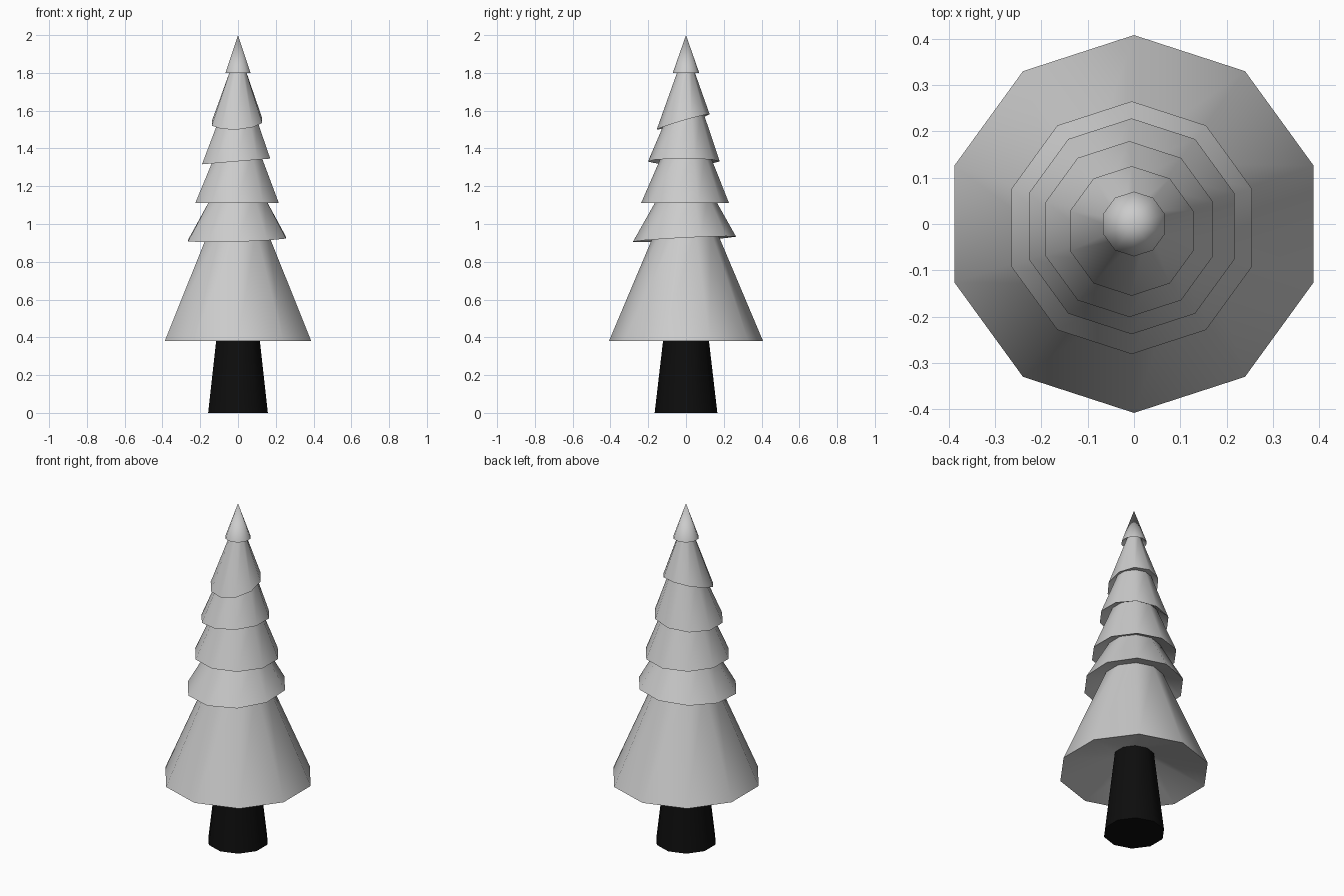
import bpy, bmesh, math

if "Cube" in bpy.data.objects:
    bpy.data.objects.remove(bpy.data.objects["Cube"])

SIDES = 10


def ring(bm, r, z, cx=0, cy=0, tx=0, ty=0):
    """Ten-sided ring; tx, ty tilt it along x and y. Zero radius gives a point."""
    if r == 0:
        return [bm.verts.new((cx, cy, z))]
    out = []
    for i in range(SIDES):
        a = math.pi / 2 + i * 2 * math.pi / SIDES
        x, y = cx + r * math.cos(a), cy + r * math.sin(a)
        out.append(bm.verts.new((x, y, z + tx * x + ty * y)))
    return out


def loft(name, rings, cap_bottom=False):
    """Skin a stack of rings from bottom to top, with outward normals."""
    bm = bmesh.new()
    loops = [ring(bm, *r) for r in rings]
    for lo, hi in zip(loops, loops[1:]):
        for i in range(SIDES):
            j = (i + 1) % SIDES
            if len(hi) == 1:
                bm.faces.new((lo[i], lo[j], hi[0]))
            else:
                bm.faces.new((lo[i], lo[j], hi[j], hi[i]))
    if cap_bottom:
        bm.faces.new(loops[0][::-1])
    mesh = bpy.data.meshes.new(name)
    bm.to_mesh(mesh)
    bm.free()
    obj = bpy.data.objects.new(name, mesh)
    bpy.context.collection.objects.link(obj)
    bpy.ops.object.select_all(action='DESELECT')
    obj.select_set(True)
    bpy.context.view_layer.objects.active = obj
    bpy.ops.object.shade_smooth_by_angle(angle=math.radians(42))
    return obj


# Trunk: dark taper reaching into the recess under the lowest branches
neck = (0.11, 0.48)
trunk = loft("trunk", [(0.166, 0), neck], cap_bottom=True)
bark = bpy.data.materials.new("dark_bark")
bark.diffuse_color = (0.004, 0.004, 0.004, 1)
bark.use_nodes = True
bark.node_tree.nodes["Principled BSDF"].inputs["Base Color"].default_value = bark.diffuse_color
trunk.data.materials.append(bark)

# Branch tiers: rim (radius, z, centre x, centre y, tilt x, tilt y), then neck (radius, z)
tiers = [
    ((0.408, 0.38), (0.161, 0.965)),
    ((0.273, 0.92, -0.005, -0.008, 0.03, 0.05), (0.143, 1.15)),
    ((0.233, 1.11, -0.005, -0.005), (0.125, 1.37)),
    ((0.19, 1.332, -0.01, -0.011, 0.083, 0.0), (0.095, 1.58)),
    ((0.14, 1.545, -0.005, -0.015, 0.055, 0.29), (0.037, 1.83)),
    ((0.07, 1.80), (0, 2.0)),
]

# Each tier runs from the neck below, out along its underside to the rim, then up
for n, (rim, top) in enumerate(tiers, 1):
    name = "tree_tip" if n == len(tiers) else f"branch_tier_{n}"
    loft(name, [neck, rim, top])
    neck = top
